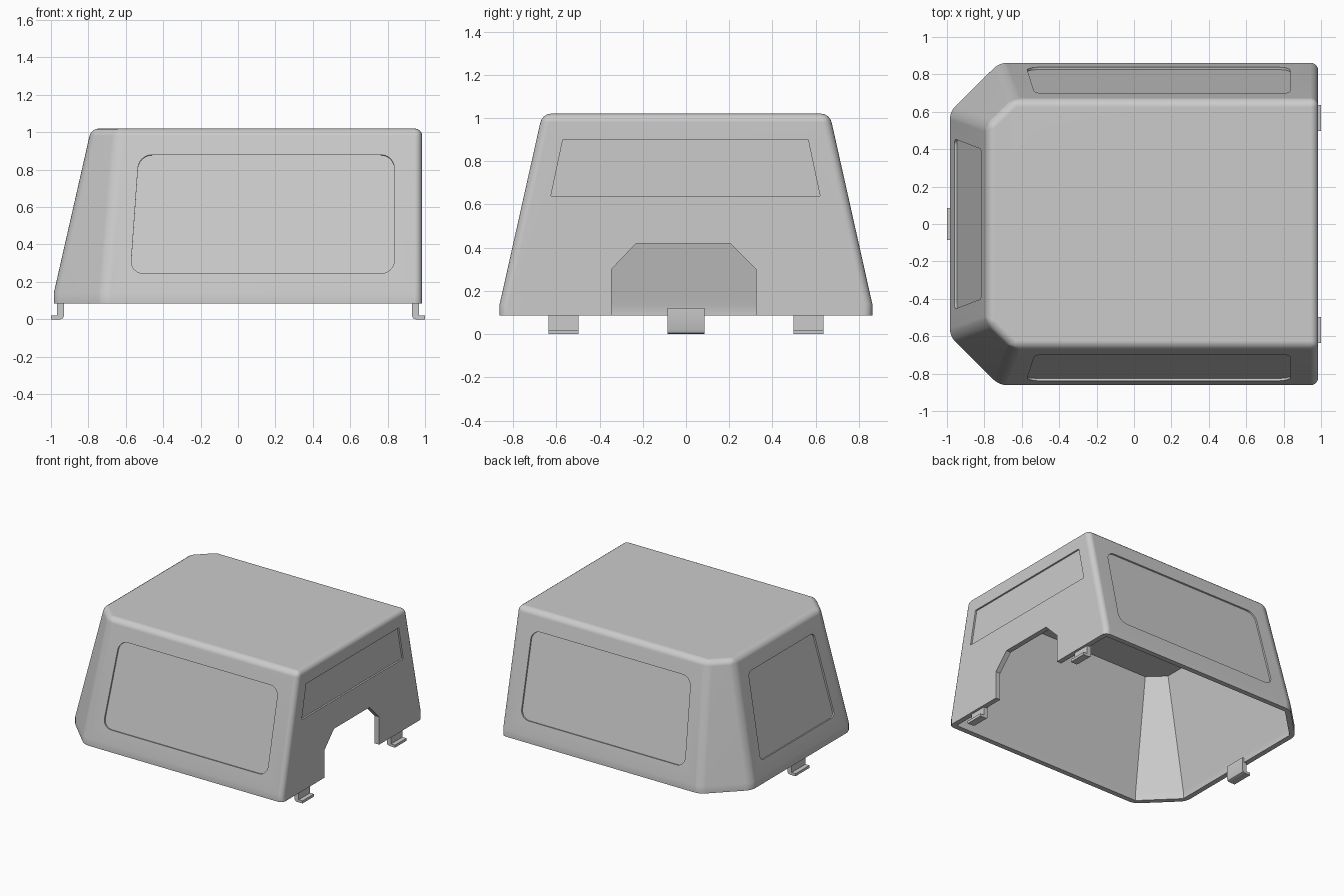
import bpy
import bmesh
import math
from mathutils import Vector

if "Cube" in bpy.data.objects:
    bpy.data.objects.remove(bpy.data.objects["Cube"])

grey = bpy.data.materials.new("light grey")
grey.use_nodes = True
COLOUR = (0.6, 0.6, 0.6, 1)
grey.diffuse_color = COLOUR
grey.node_tree.nodes["Principled BSDF"].inputs["Base Color"].default_value = COLOUR

SKIRT, TOP = 0.14, 1.02
SLOPE = (0.86 - 0.665) / (TOP - SKIRT)


def make_object(name, bm):
    bmesh.ops.recalc_face_normals(bm, faces=bm.faces[:])
    mesh = bpy.data.meshes.new(name)
    bm.to_mesh(mesh)
    bm.free()
    mesh.materials.append(grey)
    obj = bpy.data.objects.new(name, mesh)
    bpy.context.collection.objects.link(obj)
    return obj


def outline(left, right, half, chamfer_y, chamfer_x, z, inset):
    """Plan outline with two chamfered corners, moved inwards by inset."""
    k = inset * math.tan(math.pi / 8)
    side = [(right - inset, half - inset), (chamfer_x + k, half - inset),
            (left + inset, chamfer_y - k)]
    return [(x, y, z) for x, y in side] + [(x, -y, z) for x, y in reversed(side)]


def hull(name, bottom, inset, radius):
    """Closed shell body: upright skirt, sloping walls and flat roof."""
    bm = bmesh.new()
    base = (-0.985, 0.985, 0.862, 0.6, -0.72)
    roof = (-0.785, 0.985, 0.665, 0.53, -0.645)
    rings = [[bm.verts.new(p) for p in outline(*dims, z, inset)]
             for dims, z in ((base, bottom), (base, SKIRT), (roof, TOP - inset))]
    n = len(rings[0])
    for low, high in zip(rings, rings[1:]):
        for i in range(n):
            j = (i + 1) % n
            bm.faces.new((low[i], low[j], high[j], high[i]))
    bm.faces.new(rings[0])
    bm.faces.new(rings[-1])
    bmesh.ops.recalc_face_normals(bm, faces=bm.faces[:])
    if radius:
        edges = [e for e in bm.edges if e.calc_face_angle() > 0.4
                 and max(v.co.z for v in e.verts) > bottom + 0.01]
        edges = [e for e in edges if not all(v in rings[0] for v in e.verts)]
        bmesh.ops.bevel(bm, geom=edges, offset=radius, segments=4,
                        profile=0.5, affect='EDGES', clamp_overlap=True)
    return make_object(name, bm)


def prism(name, points, sweep, radius=0):
    """Flat polygon, optionally with rounded corners, swept along a vector."""
    bm = bmesh.new()
    bm.faces.new([bm.verts.new(p) for p in points])
    if radius:
        bmesh.ops.bevel(bm, geom=bm.verts[:], offset=radius, segments=6,
                        profile=0.5, affect='VERTICES')
    result = bmesh.ops.extrude_face_region(bm, geom=bm.faces[:])
    moved = [g for g in result["geom"] if isinstance(g, bmesh.types.BMVert)]
    bmesh.ops.translate(bm, verts=moved, vec=Vector(sweep))
    return make_object(name, bm)


def cut(body, cutter):
    cutter.hide_render = True
    mod = body.modifiers.new("cut", 'BOOLEAN')
    mod.operation = 'DIFFERENCE'
    mod.solver = 'EXACT'
    mod.object = cutter
    bpy.context.view_layer.objects.active = body
    bpy.ops.object.modifier_apply(modifier=mod.name)
    bpy.data.objects.remove(cutter)


def window_cutter(corners, place, normal, radius, depth=0.013):
    """Prism that sinks a window panel into a wall by the given depth."""
    normal = Vector(normal).normalized()
    points = [Vector(place(u, z)) - normal * depth for u, z in corners]
    return prism("window_cutter", points, normal * 0.06, radius)


def smooth(obj):
    bpy.ops.object.select_all(action='DESELECT')
    obj.select_set(True)
    bpy.context.view_layer.objects.active = obj
    bpy.ops.object.shade_smooth_by_angle(angle=math.radians(28))


# Hollow canopy shell
shell = hull("canopy_shell", 0.085, 0, 0.04)
cut(shell, hull("hollow_cutter", -0.1, 0.04, 0))

# Side windows, front and back
side_window = [(-0.575, 0.245), (0.835, 0.245), (0.835, 0.88), (-0.53, 0.88)]
for s in (-1, 1):
    cut(shell, window_cutter(
        side_window, lambda u, z: (u, s * (0.862 - (z - SKIRT) * SLOPE), z),
        (0, s, SLOPE), 0.07))

# Window in the sloping end
end_slope = 0.2 / (TOP - SKIRT)
cut(shell, window_cutter(
    [(-0.455, 0.25), (0.455, 0.25), (0.4, 0.88), (-0.4, 0.88)],
    lambda u, z: (-0.985 + (z - SKIRT) * end_slope, u, z),
    (-1, 0, end_slope), 0.035))

# Long narrow window in the upright end
cut(shell, window_cutter(
    [(-0.625, 0.64), (0.62, 0.64), (0.565, 0.9), (-0.57, 0.9)],
    lambda u, z: (0.985, u, z), (1, 0, 0), 0))

# Opening with chamfered top corners in the upright end
opening = [(-0.345, 0), (0.325, 0), (0.325, 0.3), (0.205, 0.42),
           (-0.23, 0.42), (-0.345, 0.3)]
cut(shell, prism("opening_cutter", [(0.85, y, z) for y, z in opening], (0.3, 0, 0)))

smooth(shell)
weighted = shell.modifiers.new("weighted_normals", 'WEIGHTED_NORMAL')
weighted.keep_sharp = True

# Hooked clips under the rim
hook = [(0.93, 0.12), (0.93, 0.02), (0.936, 0.006), (0.95, 0), (1, 0),
        (1, 0.02), (0.967, 0.02), (0.967, 0.12)]
for name, s, y, width in (("right_end_clip", 1, -0.567, 0.14),
                          ("left_end_clip", 1, 0.567, 0.14),
                          ("middle_clip", -1, 0, 0.17)):
    clip = prism(name, [(s * x, y - width / 2, z) for x, z in hook], (0, width, 0))
    smooth(clip)
